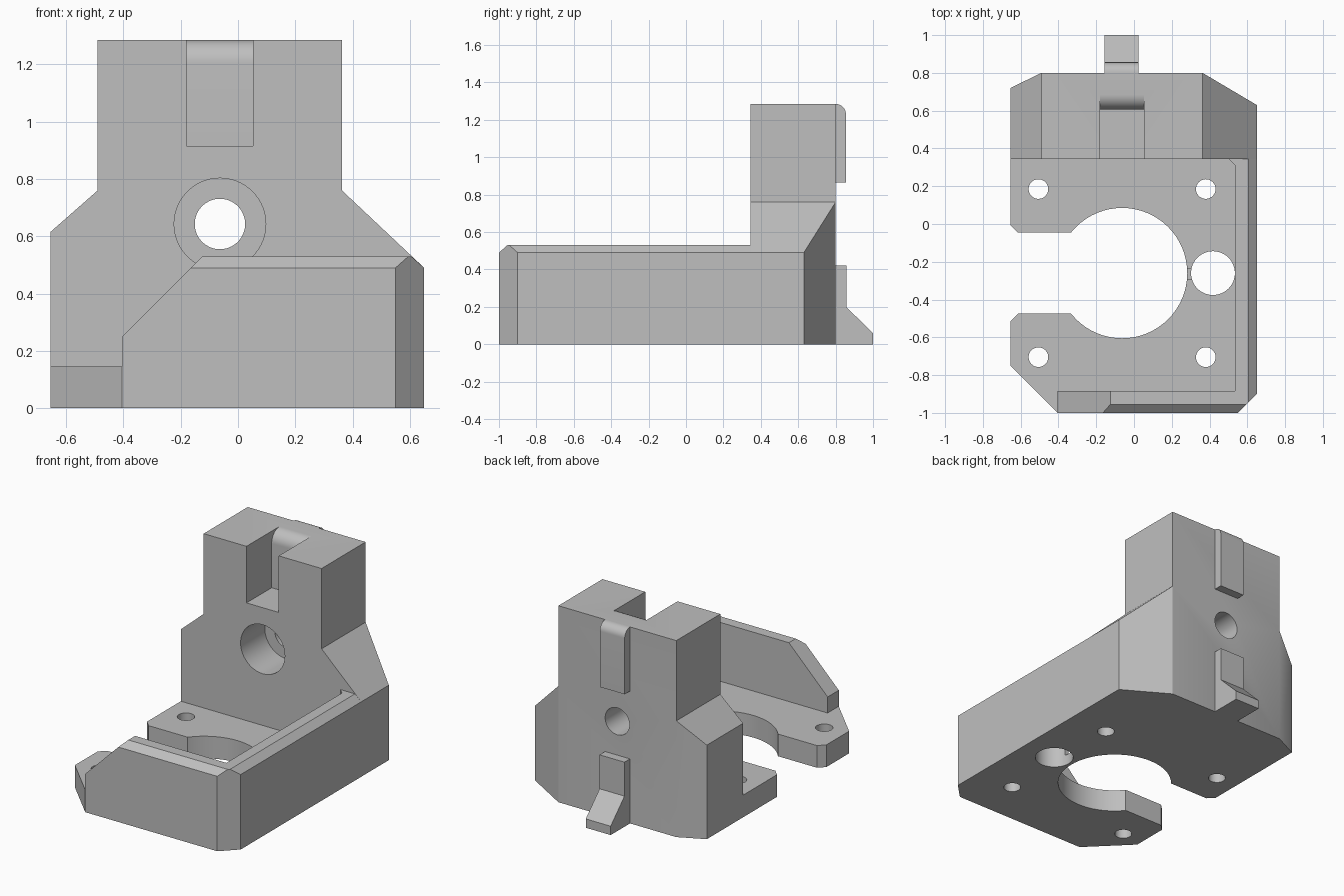
import bpy, bmesh, math
from mathutils import Vector

if "Cube" in bpy.data.objects:
    bpy.data.objects.remove(bpy.data.objects["Cube"])

grey = bpy.data.materials.new("plain grey")
grey.use_nodes = True
grey.diffuse_color = (0.52, 0.52, 0.52, 1)
grey.node_tree.nodes["Principled BSDF"].inputs["Base Color"].default_value = (0.52, 0.52, 0.52, 1)


def prism(name, points, axis, low, high, clips=()):
    """Extrude a profile along an axis, then trim it with (point, normal) planes."""
    place = {"x": lambda a, b, t: (t, a, b),
             "y": lambda a, b, t: (a, t, b),
             "z": lambda a, b, t: (a, b, t)}[axis]
    bm = bmesh.new()
    face = bm.faces.new([bm.verts.new(place(a, b, low)) for a, b in points])
    grown = bmesh.ops.extrude_face_region(bm, geom=[face])
    moved = [v for v in grown["geom"] if isinstance(v, bmesh.types.BMVert)]
    bmesh.ops.translate(bm, verts=moved, vec=place(0, 0, high - low))
    for point, normal in clips:
        cut = bmesh.ops.bisect_plane(
            bm, geom=bm.verts[:] + bm.edges[:] + bm.faces[:], dist=1e-5,
            plane_co=point, plane_no=Vector(normal).normalized(), clear_outer=True)
        rim = [e for e in cut["geom_cut"] if isinstance(e, bmesh.types.BMEdge) and e.is_boundary]
        if rim:
            bmesh.ops.edgeloop_fill(bm, edges=rim)
    bmesh.ops.recalc_face_normals(bm, faces=bm.faces[:])
    mesh = bpy.data.meshes.new(name)
    bm.to_mesh(mesh)
    bm.free()
    obj = bpy.data.objects.new(name, mesh)
    bpy.context.collection.objects.link(obj)
    mesh.materials.append(grey)
    return obj


def arc(cx, cy, radius, start=0, end=360, steps=64):
    count = steps if end - start == 360 else steps + 1
    angles = [math.radians(start + (end - start) * i / steps) for i in range(count)]
    return [(cx + radius * math.cos(a), cy + radius * math.sin(a)) for a in angles]


def rect(a0, a1, b0, b1):
    return [(a0, b0), (a1, b0), (a1, b1), (a0, b1)]


def carve(obj, cutters):
    """Subtract the cutters for good and remove them."""
    for cutter in cutters:
        cutter.hide_render = True
        mod = obj.modifiers.new("cut", "BOOLEAN")
        mod.operation, mod.solver, mod.object = "DIFFERENCE", "EXACT", cutter
    graph = bpy.context.evaluated_depsgraph_get()
    mesh = bpy.data.meshes.new_from_object(obj.evaluated_get(graph))
    obj.modifiers.clear()
    obj.data = mesh
    for cutter in cutters:
        bpy.data.objects.remove(cutter)


MID_X, MID_Y = -0.063, -0.26
PLATE, WALL, BACK = 0.145, 0.53, 0.345
RIGHT, LEFT, REAR = 0.65, -0.655, 0.8

# Base plate with open motor bore, screw holes and side hole
plate = prism("base_plate", [(LEFT, -0.75), (-0.405, -1), (0.55, -1), (RIGHT, -0.9),
                             (RIGHT, BACK), (LEFT, BACK)], "z", 0, PLATE)
slot = [(-0.7, -0.56), (-0.615, -0.475), (MID_X, -0.475),
        (MID_X, -0.045), (-0.615, -0.045), (-0.7, 0.04)]
cutters = [prism("bore", arc(MID_X, MID_Y, 0.345), "z", -0.1, 0.3),
           prism("slot", slot, "z", -0.2, 0.4),
           prism("side_hole", arc(0.418, MID_Y, 0.116), "z", -0.1, 0.3),
           prism("channel", rect(0.25, 0.33, -0.29, -0.235), "z", 0.07, 0.3)]
for sx in (-1, 1):
    for sy in (-1, 1):
        cutters.append(prism("screw_hole", arc(MID_X + sx * 0.443, MID_Y + sy * 0.445, 0.052, steps=32),
                             "z", -0.1, 0.3))
carve(plate, cutters)

# Walls with bevelled outer top edges
side_bevel = ((RIGHT, 0, 0.49), (0.04, 0, 0.045))
front_bevel = ((0, -1, 0.49), (0, -0.04, 0.045))
corner = ((0.6, -0.95, 0), (1, -1, 0))
prism("front_wall", [(-0.405, PLATE), (RIGHT, PLATE), (RIGHT, WALL), (-0.125, WALL), (-0.405, 0.25)],
      "y", -1, -0.885, (side_bevel, front_bevel, corner))
prism("side_wall", rect(0.535, RIGHT, PLATE, WALL), "y", -0.885, BACK, (side_bevel,))
prism("corner_web", [(0.5, BACK), (0.535, 0.31), (0.535, BACK)], "z", PLATE, WALL)

# Rear block with shoulders and trimmed back corners
block = prism("rear_block", [(LEFT, 0), (RIGHT, 0), (RIGHT, 0.49), (0.363, 0.76), (0.363, 1.285),
                             (-0.49, 1.285), (-0.49, 0.76), (LEFT, 0.615)],
              "y", BACK, REAR,
              (((RIGHT, 0.63, 0), (0.17, 0.287, 0)), ((LEFT, 0.72, 0), (-0.08, 0.165, 0))))
# Guide slot with a rounded lip at the top, and the stepped through hole
lip = arc(0.685, 1.205, 0.08, 90, 180, 12)
guide = [(0.2, 1.4), (0.685, 1.4)] + lip + [(0.605, 0.915), (0.2, 0.915)]
carve(block, [prism("guide_slot", guide, "x", -0.18, 0.053),
              prism("counterbore", arc(MID_X, 0.643, 0.16), "y", 0.2, 0.595),
              prism("through_hole", arc(MID_X, 0.643, 0.088), "y", 0.3, 1)])

# Rails on the back face
prism("upper_rail", [(REAR, 0.865), (0.855, 0.865)] + arc(REAR, 1.23, 0.055, 0, 90, 12),
      "x", -0.155, 0.025)
prism("lower_foot", [(REAR, 0), (1, 0), (1, 0.058), (0.857, 0.2), (0.857, 0.422), (REAR, 0.422)],
      "x", -0.155, 0.025)

# Smooth the round walls, keep edges crisp
bpy.ops.object.select_all(action="DESELECT")
for obj in bpy.context.scene.objects:
    if obj.type == "MESH":
        obj.select_set(True)
bpy.context.view_layer.objects.active = plate
bpy.ops.object.shade_smooth_by_angle(angle=math.radians(30))
